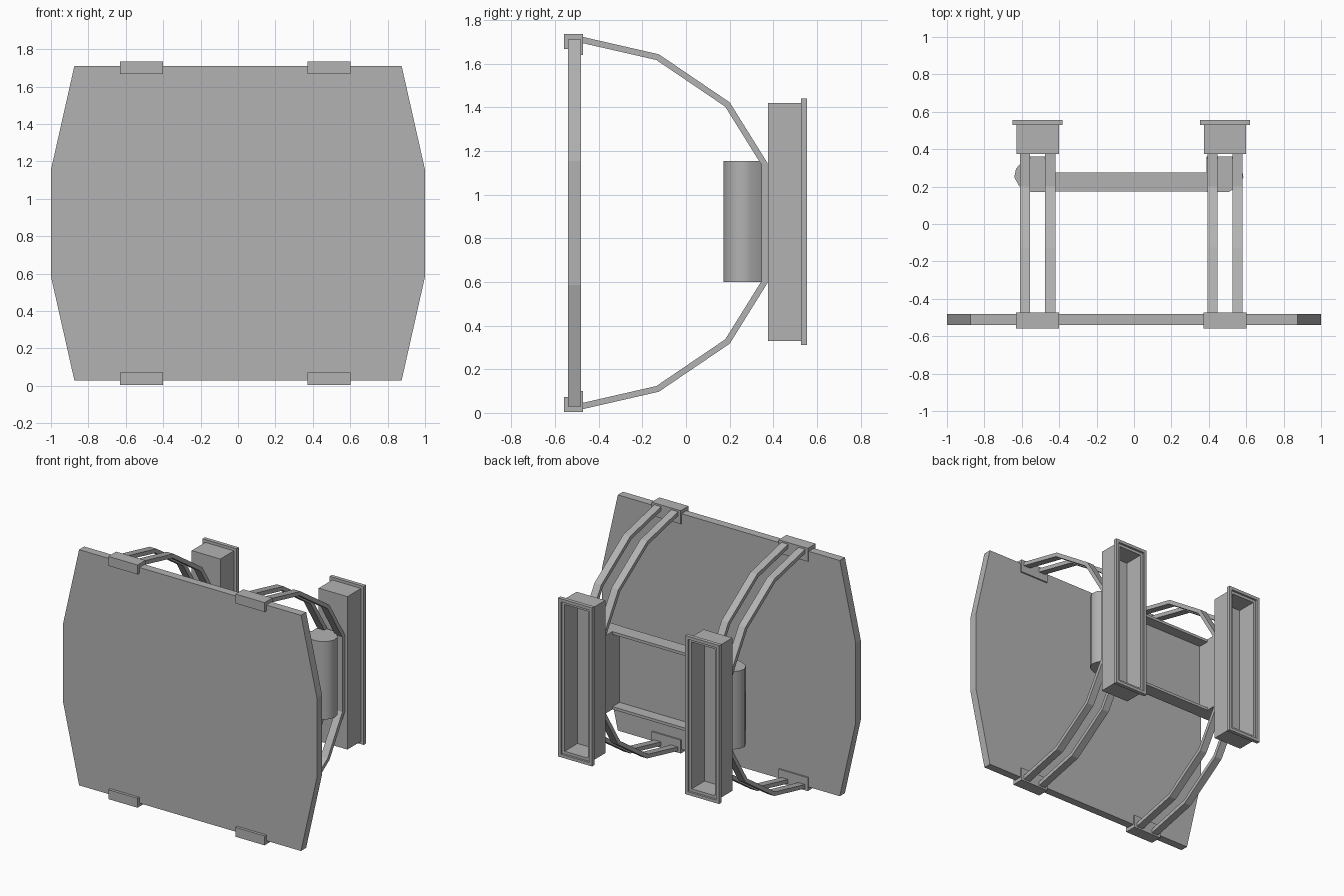
import bpy, bmesh, math
from mathutils import Vector

if "Cube" in bpy.data.objects:
    bpy.data.objects.remove(bpy.data.objects["Cube"])

grey = bpy.data.materials.new("mid_grey")
grey.diffuse_color = (0.45, 0.45, 0.45, 1)
grey.use_nodes = True
grey.node_tree.nodes["Principled BSDF"].inputs["Base Color"].default_value = grey.diffuse_color
MID = 0.87  # height of the horizontal symmetry plane


def finish(bm, name):
    bmesh.ops.recalc_face_normals(bm, faces=bm.faces)
    me = bpy.data.meshes.new(name)
    bm.to_mesh(me)
    bm.free()
    me.materials.append(grey)
    ob = bpy.data.objects.new(name, me)
    bpy.context.collection.objects.link(ob)
    return ob


def prism(name, pts, axis, a, b):
    """Extrude a closed 2D outline along an axis (0, 1 or 2) from a to b."""
    def put(p, d):
        v = list(p)
        v.insert(axis, d)
        return v
    bm = bmesh.new()
    face = bm.faces.new([bm.verts.new(put(p, a)) for p in pts])
    ext = bmesh.ops.extrude_face_region(bm, geom=[face])
    move = Vector((0, 0, 0))
    move[axis] = b - a
    bmesh.ops.translate(bm, vec=move, verts=[v for v in ext["geom"] if isinstance(v, bmesh.types.BMVert)])
    return finish(bm, name)


def band(path, t):
    """Closed outline of a strip of thickness t centred on a path."""
    pts = [Vector(p) for p in path]
    left, right = [], []
    for i, p in enumerate(pts):
        d0 = (p - pts[max(i - 1, 0)]).normalized()
        d1 = (pts[min(i + 1, len(pts) - 1)] - p).normalized()
        d = (d0 + d1).normalized()
        n = Vector((-d.y, d.x))
        k = t / 2 / max(0.5, d.dot(d1 if d1.length else d0))
        left.append(p + n * k)
        right.append(p - n * k)
    return left + right[::-1]


def rings(name, loops):
    """Skin successive rectangles (x half, z half, y) and cap both ends."""
    bm = bmesh.new()
    rows = [[bm.verts.new((sx * hx + cx, y, MID + 0.005 + sz * hz))
             for sx, sz in ((-1, -1), (1, -1), (1, 1), (-1, 1))] for cx, hx, hz, y in loops]
    for r, s in zip(rows, rows[1:]):
        for i in range(4):
            j = (i + 1) % 4
            bm.faces.new((r[i], r[j], s[j], s[i]))
    bm.faces.new(rows[0])
    bm.faces.new(rows[-1])
    return finish(bm, name)


# Large flat panel with tapered sides
half = [(0.875, 0.03), (1, 0.585), (1, 1.155), (0.875, 1.71)]
prism("panel", half + [(-x, z) for x, z in half[::-1]], 1, -0.54, -0.482)

# Bent support bar and edge clip profiles in (y, z)
upper = [(-0.48, 1.71), (-0.13, 1.63), (0.19, 1.413), (0.36, 1.14)]
bar = band(upper + [(y, 2 * MID - z) for y, z in upper[::-1]], 0.028)
clip = [(-0.56, 1.668), (-0.56, 1.735), (-0.472, 1.735), (-0.472, 1.64),
        (-0.482, 1.64), (-0.482, 1.71), (-0.54, 1.71), (-0.54, 1.668)]

for side, cx in (("left", -0.515), ("right", 0.487)):
    for k, off in (("outer", -0.067), ("inner", 0.067)):
        prism(f"{side}_{k}_bar", bar, 0, cx + off - 0.027, cx + off + 0.027)
    prism(f"{side}_top_clip", clip, 0, cx - 0.115, cx + 0.115)
    prism(f"{side}_bottom_clip", [(y, 2 * MID - z) for y, z in clip], 0, cx - 0.115, cx + 0.115)
    # Hollow trough, open at the back, with an outward rim
    rings(f"{side}_trough", [(cx, 0.113, 0.545, 0.375), (cx, 0.113, 0.545, 0.528),
                             (cx, 0.134, 0.565, 0.528), (cx, 0.134, 0.565, 0.555),
                             (cx, 0.112, 0.543, 0.555), (cx, 0.112, 0.543, 0.54),
                             (cx, 0.092, 0.523, 0.54), (cx, 0.092, 0.523, 0.395)])

# Cross beam: channel open to the back
z0, z1, t = 0.6, 1.155, 0.02
prism("cross_beam", [(0.175, z0), (0.275, z0), (0.275, z0 + t), (0.195, z0 + t),
                     (0.195, z1 - t), (0.275, z1 - t), (0.275, z1), (0.175, z1)], 0, -0.43, 0.4)

# Rounded end columns of the beam
end = [(0, 0.172), (0.12, 0.172), (0.175, 0.2), (0.2, 0.25), (0.192, 0.295), (0.14, 0.362), (0, 0.362)]
for name, x, s, k in (("left_end_column", -0.42, -1, 1.1), ("right_end_column", 0.388, 1, 0.985)):
    ob = prism(name, [(x + s * k * px, py) for px, py in end], 2, z0, z1)
    for o in bpy.context.selected_objects:
        o.select_set(False)
    ob.select_set(True)
    bpy.context.view_layer.objects.active = ob
    bpy.ops.object.shade_smooth_by_angle(angle=math.radians(50))
